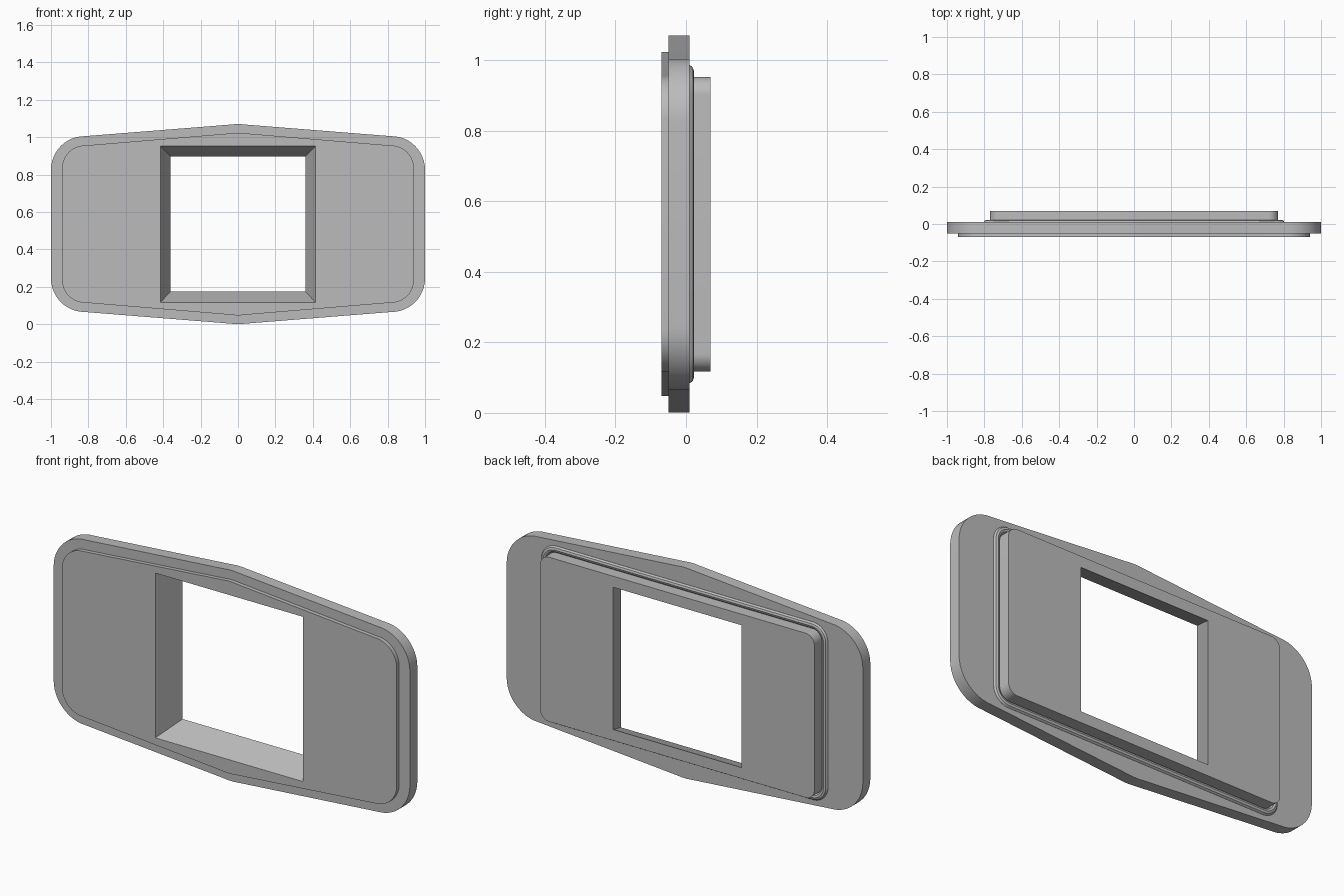
import bpy, bmesh
from math import sin, cos, pi

cube = bpy.data.objects.get("Cube")
if cube:
    bpy.data.objects.remove(cube, do_unlink=True)

GREY = (0.5, 0.5, 0.5, 1)
mat = bpy.data.materials.new("plain grey")
mat.use_nodes = True
mat.diffuse_color = GREY
mat.node_tree.nodes["Principled BSDF"].inputs["Base Color"].default_value = GREY
MID = 0.535  # height of the centre line


def quarter_arc(cx, cz, r, steps=12):
    return [(cx + r * cos(a), cz + r * sin(a))
            for a in (i * pi / 2 / steps for i in range(steps + 1))]


def four_way(quarter):
    """Mirror a first-quadrant outline into a closed loop."""
    top = quarter + [(-x, z) for x, z in reversed(quarter) if x > 0]
    return top + [(-x, -z) for x, z in top]


def loft(name, sections):
    """Solid through matching outlines, each given as (y, loop)."""
    bm = bmesh.new()
    rings = [[bm.verts.new((x, y, MID + z)) for x, z in loop] for y, loop in sections]
    n = len(rings[0])
    for a, b in zip(rings, rings[1:]):
        for i in range(n):
            j = (i + 1) % n
            bm.faces.new((a[i], a[j], b[j], b[i]))
    bm.faces.new(rings[0])
    bm.faces.new(rings[-1])
    bmesh.ops.recalc_face_normals(bm, faces=bm.faces)
    mesh = bpy.data.meshes.new(name)
    bm.to_mesh(mesh)
    bm.free()
    obj = bpy.data.objects.new(name, mesh)
    bpy.context.collection.objects.link(obj)
    mesh.materials.append(mat)
    return obj


def rounded_box(half_w, half_h, r):
    return four_way(quarter_arc(half_w - r, half_h - r, r))


def peaked(half_w, shoulder, peak, r):
    """Rounded ends with the long sides rising to a soft middle peak."""
    return four_way(quarter_arc(half_w - r, shoulder - r, r)
                    + [(0.04, peak - 0.003), (0.015, peak - 0.0005)])


# Stacked plates, front to back
flange = peaked(1.0, 0.47, 0.535, 0.18)
face = peaked(0.94, 0.42, 0.488, 0.12)
boss = rounded_box(0.77, 0.417, 0.05)
parts = [
    loft("flange_plate", [(-0.05, flange), (0.01, flange)]),
    loft("front_plate", [(-0.07, face), (-0.05, face)]),
    loft("back_boss", [(0.01, boss), (0.07, boss)]),
]

# Tapered window, extended past both faces along its slope
def window(y):
    t = (y + 0.07) / 0.14
    w, h = 0.415 - 0.055 * t, 0.418 - 0.057 * t
    return [(w, h), (-w, h), (-w, -h), (w, -h)]

cutter = loft("window_cutter", [(y, window(y)) for y in (-0.1, 0.1)])
cutter.hide_render = True
cutter.hide_set(True)
cutter.display_type = 'WIRE'
for obj in parts:
    mod = obj.modifiers.new("window", 'BOOLEAN')
    mod.operation = 'DIFFERENCE'
    mod.solver = 'EXACT'
    mod.object = cutter

# Apply the cuts, then drop the cutter
deps = bpy.context.evaluated_depsgraph_get()
for obj in parts:
    mesh = bpy.data.meshes.new_from_object(obj.evaluated_get(deps))
    obj.modifiers.clear()
    obj.data = mesh
bpy.data.objects.remove(cutter, do_unlink=True)

# Sealing bead around the foot of the boss
curve = bpy.data.curves.new("seal_bead", 'CURVE')
curve.dimensions = '3D'
curve.bevel_depth = 0.0175
curve.bevel_resolution = 3
spline = curve.splines.new('POLY')
path = rounded_box(0.7875, 0.4345, 0.0675)
spline.points.add(len(path) - 1)
for p, (x, z) in zip(spline.points, path):
    p.co = (x, 0.005, MID + z, 1)
spline.use_cyclic_u = True
curve.materials.append(mat)
bead = bpy.data.objects.new("seal_bead", curve)
bpy.context.collection.objects.link(bead)
bead.select_set(True)
bpy.context.view_layer.objects.active = bead
bpy.ops.object.convert(target='MESH')

# Smooth the rounded corners, keep the rims crisp
bpy.ops.object.select_all(action='DESELECT')
for obj in parts + [bpy.context.view_layer.objects.active]:
    obj.select_set(True)
bpy.ops.object.shade_smooth_by_angle(angle=pi / 6)
